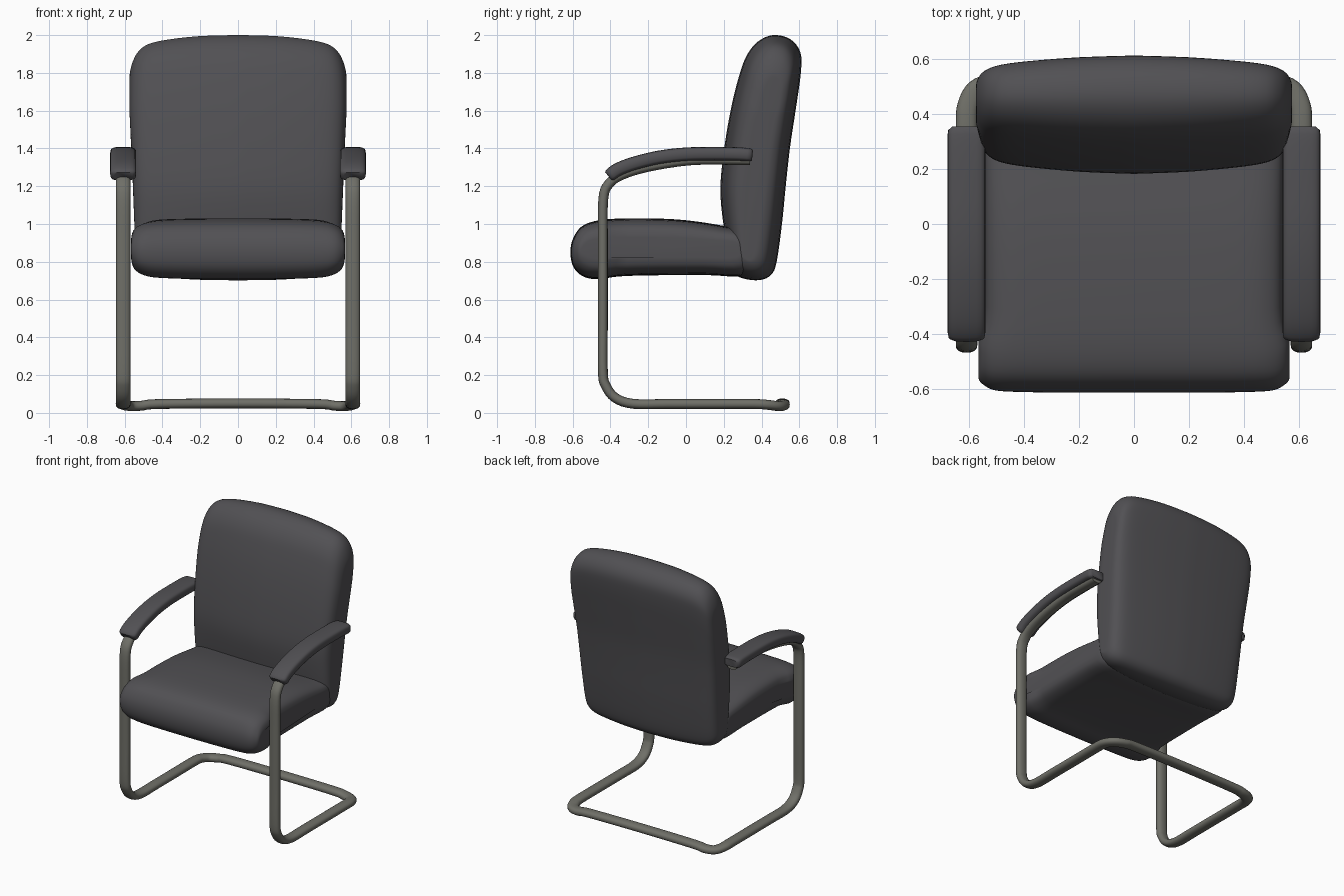
import bpy
import bmesh
import math
from mathutils import Vector

if "Cube" in bpy.data.objects:
    bpy.data.objects.remove(bpy.data.objects["Cube"], do_unlink=True)


def material(name, colour):
    mat = bpy.data.materials.new(name)
    mat.use_nodes = True
    mat.diffuse_color = colour
    mat.node_tree.nodes["Principled BSDF"].inputs["Base Color"].default_value = colour
    return mat


charcoal = material("charcoal upholstery", (0.083, 0.081, 0.088, 1))
grey = material("warm grey metal", (0.16, 0.16, 0.138, 1))


def smooth_path(points, steps, closed=False):
    """Catmull-Rom curve through the points."""
    pts = [Vector(p) for p in points]
    n = len(pts)
    out = []
    for i in range(n if closed else n - 1):
        if closed:
            a, b, c, d = (pts[(i + k) % n] for k in (-1, 0, 1, 2))
        else:
            a, b, c, d = (pts[min(max(i + k, 0), n - 1)] for k in (-1, 0, 1, 2))
        for s in range(steps):
            t = s / steps
            out.append(b + (c - a) * (t / 2) + (a * 2 - b * 5 + c * 4 - d) * (t * t / 2)
                       + (b * 3 - a - c * 3 + d) * (t ** 3 / 2))
    if not closed:
        out.append(pts[-1])
    return out


def loft(name, rings, mat):
    """Skin a list of closed rings and cap both ends."""
    bm = bmesh.new()
    loops = [[bm.verts.new(p) for p in ring] for ring in rings]
    n = len(loops[0])
    for a, b in zip(loops, loops[1:]):
        for i in range(n):
            j = (i + 1) % n
            bm.faces.new((a[i], a[j], b[j], b[i]))
    bm.faces.new(loops[0][::-1])
    bm.faces.new(loops[-1])
    bmesh.ops.recalc_face_normals(bm, faces=bm.faces)
    mesh = bpy.data.meshes.new(name)
    bm.to_mesh(mesh)
    bm.free()
    mesh.materials.append(mat)
    obj = bpy.data.objects.new(name, mesh)
    bpy.context.collection.objects.link(obj)
    bpy.ops.object.select_all(action="DESELECT")
    obj.select_set(True)
    bpy.context.view_layer.objects.active = obj
    bpy.ops.object.shade_smooth_by_angle(angle=math.radians(50))
    return obj


def sweep(name, path, wide, thick, power, mat, end_scale=None):
    """Sweep a flattened round section, keeping its wide side level."""
    rings = []
    last = len(path) - 1
    side = Vector((1, 0, 0))
    for i, p in enumerate(path):
        t = (path[min(i + 1, last)] - path[max(i - 1, 0)]).normalized()
        level = t.cross(Vector((0, 0, 1)))
        if level.length > 0.3:
            level.normalize()
            side = level if level.dot(side) > 0 or abs(level.x) < 0.8 else -level
        up = side.cross(t).normalized()
        k = end_scale(i / last) if end_scale else 1
        ring = []
        for s in range(20):
            a = math.tau * s / 20
            c, d = math.cos(a), math.sin(a)
            u = math.copysign(abs(c) ** power, c) * wide * k
            v = math.copysign(abs(d) ** power, d) * thick * k
            ring.append(p + side * u + up * v)
        rings.append(ring)
    return loft(name, rings, mat)


def cushion(name, profile, stations, place, mat):
    """Loft a side profile across x; place() shapes each point."""
    outline = smooth_path([(0, y, z) for y, z in profile], 4, closed=True)
    half = smooth_path([(x, iy, iz) for x, iy, iz in stations], 3)
    full = [(-s.x, s.y, s.z) for s in reversed(half[1:])] + [tuple(s) for s in half]
    rings = [[place(p.y, p.z, *s) for p in outline] for s in full]
    return loft(name, rings, mat)


# Seat cushion, with a wider rolled front lip
def seat_point(y, z, x, iy, iz):
    lip = min(max((-0.36 - y) / 0.1, 0), 1)
    return Vector((x * (1 + 0.045 * lip),
                   -0.15 + (y + 0.15) * (1 - iy / 0.46),
                   0.875 + (z - 0.875) * (1 - iz / 0.155)))


cushion("seat_cushion",
        [(-0.612, 0.85), (-0.595, 0.93), (-0.54, 0.995), (-0.42, 1.025), (-0.2, 1.03),
         (0, 1.02), (0.2, 0.99), (0.32, 0.96), (0.34, 0.85), (0.32, 0.73), (0.1, 0.73),
         (-0.2, 0.728), (-0.36, 0.722), (-0.46, 0.708), (-0.54, 0.72), (-0.595, 0.77)],
        [(0, 0, 0), (0.25, 0, 0.002), (0.42, 0.003, 0.008), (0.49, 0.01, 0.025),
         (0.525, 0.03, 0.05), (0.538, 0.045, 0.08), (0.541, 0.06, 0.1)],
        seat_point, charcoal)


# Backrest, reclined and rounded at its top corners
def back_point(y, z, x, iy, iz):
    centre = 0.39 + 0.11 * (z - 1.35)
    taper = min(1, 0.96 + 0.057 * (z - 1))
    drop = iz / 0.65 * (1 if z > 1.35 else 0.5)
    return Vector((x * taper, centre + (y - centre) * (1 - iy / 0.18),
                   1.35 + (z - 1.35) * (1 - drop)))


cushion("backrest",
        [(0.26, 0.74), (0.225, 0.85), (0.195, 1.02), (0.182, 1.2), (0.205, 1.42),
         (0.24, 1.62), (0.28, 1.78), (0.32, 1.89), (0.38, 1.965), (0.46, 2.0),
         (0.55, 1.98), (0.605, 1.91), (0.608, 1.8), (0.58, 1.6), (0.55, 1.4),
         (0.528, 1.2), (0.508, 1.0), (0.48, 0.8), (0.45, 0.73), (0.39, 0.703), (0.31, 0.71)],
        [(0, 0, 0), (0.2, 0.007, 0.005), (0.38, 0.022, 0.025), (0.48, 0.036, 0.05),
         (0.53, 0.053, 0.09), (0.557, 0.075, 0.14), (0.571, 0.105, 0.19), (0.574, 0.13, 0.22)],
        back_point, charcoal)

# One continuous cantilever tube: arm, front leg, runner, rear bar and back up again
X = 0.608
arm_and_leg = [(X, 0.34, 1.337), (X, 0.15, 1.34), (X, 0, 1.335), (X, -0.2, 1.303),
               (X, -0.34, 1.26), (X, -0.41, 1.21), (X, -0.438, 1.13), (X, -0.44, 0.9),
               (X, -0.44, 0.5), (X, -0.44, 0.22), (X, -0.425, 0.145), (X, -0.375, 0.08),
               (X, -0.28, 0.048), (X, -0.1, 0.047), (X, 0.15, 0.047)]
rear_corner = [(X, 0.36, 0.047), (0.602, 0.43, 0.043), (0.572, 0.485, 0.036),
               (0.51, 0.508, 0.038), (0.42, 0.51, 0.047)]
half_path = arm_and_leg + rear_corner
mirrored = [(-x, y, z) for x, y, z in reversed(half_path)]
tube_path = smooth_path(half_path + [(0, 0.51, 0.05)] + mirrored, 4)
sweep("tube_frame", tube_path, 0.039, 0.026, 0.85, grey)


# Padded armrests
def pad_end(t):
    e = min(t, 1 - t)
    return 0.78 + 0.22 * math.sqrt(1 - (1 - min(e / 0.08, 1)) ** 2)


for label, sign in (("left", 1), ("right", -1)):
    pad = smooth_path([(sign * X, y, z) for y, z in
                       [(-0.41, 1.252), (-0.36, 1.288), (-0.27, 1.322), (-0.14, 1.353),
                        (0, 1.369), (0.15, 1.372), (0.28, 1.37), (0.352, 1.364)]], 4)
    sweep(label + "_armrest_pad", pad, 0.069, 0.036, 0.55, charcoal, pad_end)
